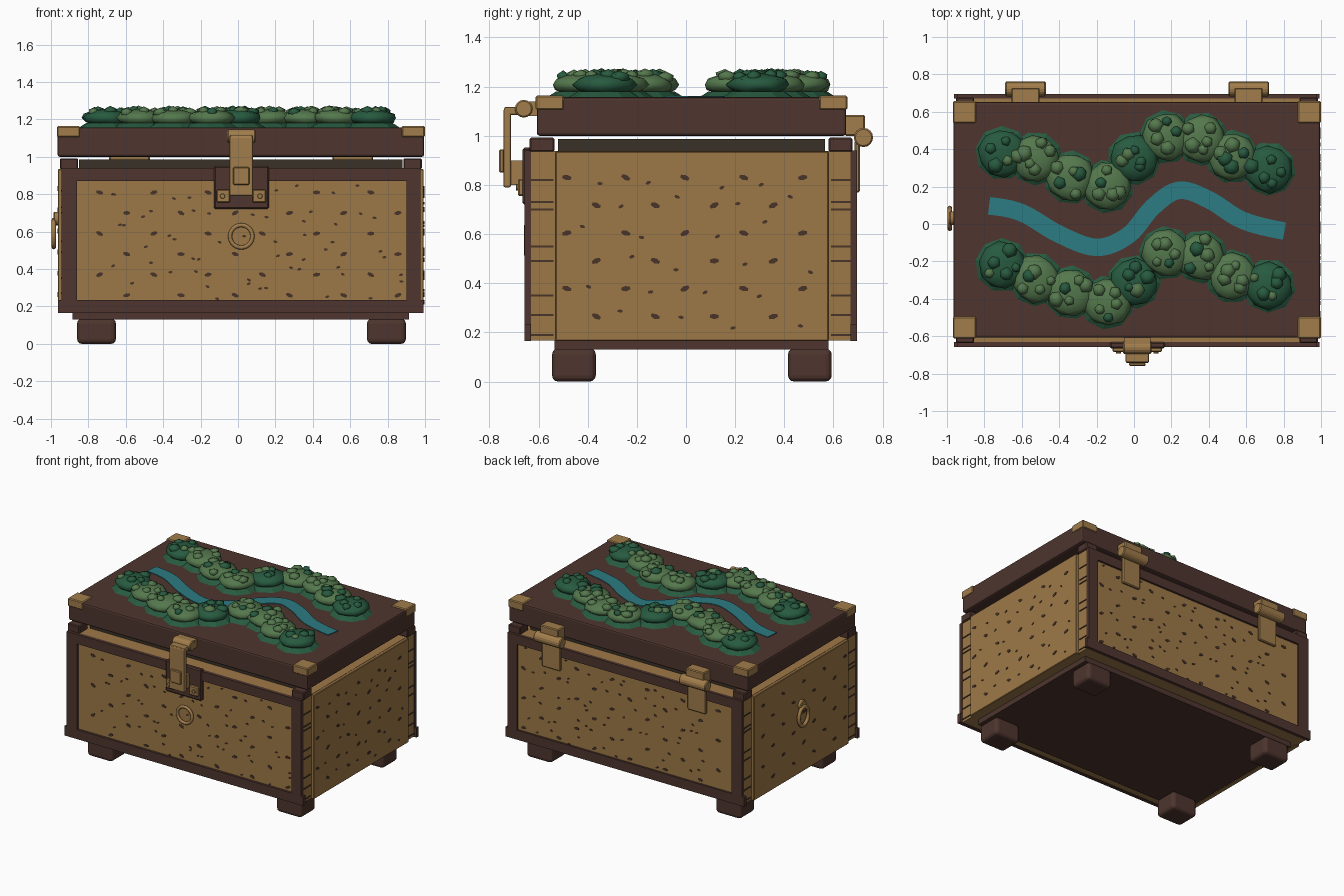
import bpy, bmesh, math, random
from mathutils import Matrix, Vector

if "Cube" in bpy.data.objects:
    bpy.data.objects.remove(bpy.data.objects["Cube"])

random.seed(4)
CX, CY = 0.015, 0.02


def mat(name, r, g, b):
    m = bpy.data.materials.new(name)
    lin = [(c / 255 / 12.92) if c < 11 else ((c / 255 + 0.055) / 1.055) ** 2.4 for c in (r, g, b)]
    m.diffuse_color = (*lin, 1)
    m.use_nodes = True
    m.node_tree.nodes["Principled BSDF"].inputs["Base Color"].default_value = m.diffuse_color
    return m


WOOD = mat("dark wood", 78, 53, 46)
TAN = mat("tan panel", 158, 121, 71)
BRASS = mat("brass", 161, 125, 75)
SPOT = mat("dark speckle", 72, 52, 40)
RIM = mat("shadow rim", 58, 49, 39)
TEAL = mat("teal", 43, 124, 130)
DARK = mat("dark green", 39, 90, 63)
LIGHT = mat("light green", 84, 120, 77)


def finish(name, bm, m, smooth=False):
    bmesh.ops.recalc_face_normals(bm, faces=bm.faces)
    me = bpy.data.meshes.new(name)
    bm.to_mesh(me)
    bm.free()
    for k in (m if isinstance(m, list) else [m]):
        me.materials.append(k)
    ob = bpy.data.objects.new(name, me)
    bpy.context.collection.objects.link(ob)
    if smooth:
        for p in me.polygons:
            p.use_smooth = True
    return ob


def box(name, x, y, z, m, bevel=0, seg=2):
    bm = bmesh.new()
    size = [b - a for a, b in (x, y, z)]
    mid = [(a + b) / 2 for a, b in (x, y, z)]
    bmesh.ops.create_cube(bm, size=1, matrix=Matrix.Translation(mid) @ Matrix.Diagonal((*size, 1)))
    ob = finish(name, bm, m)
    if bevel:
        b = ob.modifiers.new("bevel", "BEVEL")
        b.width, b.segments = bevel, seg
    return ob


def rod(name, mid, r, length, axis, m, n=16):
    bm = bmesh.new()
    rot = Matrix.Rotation(math.pi / 2, 4, "Y" if axis == "x" else "X")
    bmesh.ops.create_cone(bm, cap_ends=True, segments=n, radius1=r, radius2=r, depth=length,
                          matrix=Matrix.Translation(mid) @ rot)
    ob = finish(name, bm, m)
    b = ob.modifiers.new("bevel", "BEVEL")
    b.width, b.segments, b.limit_method = r * 0.15, 1, "ANGLE"
    return ob


def ring(name, mid, R, r, axis, m, stretch=1):
    bm = bmesh.new()
    n, k = 24, 8
    rows = []
    for i in range(n):
        a = 2 * math.pi * i / n
        row = []
        for j in range(k):
            t = 2 * math.pi * j / k
            u, v, w = (R + r * math.cos(t)) * math.cos(a), (R + r * math.cos(t)) * math.sin(a) * stretch, r * math.sin(t)
            p = Vector((u, w, v)) if axis == "y" else Vector((w, u, v))
            row.append(bm.verts.new(p + Vector(mid)))
        rows.append(row)
    for i in range(n):
        for j in range(k):
            a, b = rows[i], rows[(i + 1) % n]
            bm.faces.new((a[j], b[j], b[(j + 1) % k], a[(j + 1) % k]))
    return finish(name, bm, m, True)


# Box body, side panels, plinth, inner rim and feet
box("body", (-0.942, 0.972), (-0.64, 0.68), (0.168, 0.937), TAN)
for s, side in ((-1, "left"), (1, "right")):
    xs = sorted((CX + s * 0.94, CX + s * 0.978))
    box(side + "_panel", xs, (-0.53, 0.58), (0.165, 0.935), TAN, 0.004, 1)
box("plinth", (-0.885, 0.915), (-0.535, 0.58), (0.13, 0.168), WOOD)
box("inner_rim", (-0.85, 0.88), (-0.52, 0.565), (0.935, 0.987), RIM)
for x in (-0.86, 0.69):
    for y in (-0.545, 0.415):
        box("foot", (x, x + 0.207), (y, y + 0.178), (0, 0.135), WOOD, 0.025, 3)

# Wooden frames on front and back, with caps over the corners
for y0, y1, cap, end in ((-0.657, -0.63, (-0.637, -0.535), "front"), (0.67, 0.695, (0.58, 0.677), "back")):
    box(end + "_bottom_rail", (-0.963, 0.993), (y0, y1), (0.165, 0.235), WOOD)
    box(end + "_top_rail", (-0.945, 0.975), (y0, y1), (0.87, 0.94), WOOD)
    for x0, x1 in ((-0.945, -0.86), (0.9, 0.977)):
        box(end + "_stile", (x0, x1), (y0, y1), (0.17, 0.94), WOOD)
    for x0, x1 in ((-0.953, -0.855), (0.885, 0.983)):
        box(end + "_corner_cap", (x0, x1), cap, (0.935, 0.992), WOOD, 0.006, 1)

# Fine grooves across the corner posts
for x in (-0.944, 0.974):
    for y0, y1 in ((-0.635, -0.54), (0.59, 0.67)):
        for z in (0.19, 0.27, 0.35, 0.49, 0.55, 0.70, 0.73, 0.82):
            box("post_groove", (x - 0.003, x + 0.003), (y0, y1), (z - 0.004, z + 0.004), SPOT)


def speckles(name, axis, plane, u0, u1, z0, z1, du, dz, small):
    """Staggered rows of flat dark flecks, with smaller ones scattered between."""
    bm = bmesh.new()

    def fleck(u, z, w, h):
        mid = (u, plane, z) if axis == "y" else (plane, u, z)
        turn = Matrix.Rotation(math.pi / 2, 4, "X")
        if axis == "x":
            turn = Matrix.Rotation(math.pi / 2, 4, "Z") @ turn
        m = Matrix.Translation(mid) @ turn @ Matrix.Rotation(random.uniform(-.5, .5), 4, "Z")
        bmesh.ops.create_cone(bm, cap_ends=True, segments=6, radius1=1, radius2=1, depth=0.004,
                              matrix=m @ Matrix.Diagonal((w, h, 1, 1)))

    row, z = 0, z1
    while z > z0:
        u = u0 + (du / 2 if row % 2 else 0)
        while u < u1:
            fleck(u, z, 0.021, 0.011)
            for _ in range(small):
                fu, fz = u + random.uniform(0.06, du - 0.06), z + random.uniform(-0.05, 0.05)
                if fu < u1:
                    fleck(fu, fz, 0.012, 0.007)
            u += du
        z -= dz
        row += 1
    finish(name, bm, SPOT)


speckles("front_speckles", "y", -0.641, -0.74, 0.88, 0.25, 0.81, 0.29, 0.11, 2)
speckles("back_speckles", "y", 0.681, -0.74, 0.88, 0.25, 0.81, 0.29, 0.11, 2)
speckles("right_speckles", "x", 0.994, -0.485, 0.56, 0.2, 0.83, 0.24, 0.113, 1)
speckles("left_speckles", "x", -0.964, -0.485, 0.56, 0.2, 0.83, 0.24, 0.113, 0)

# Lid with brass corner brackets
box("lid", (-0.965, 0.995), (-0.607, 0.652), (1.0, 1.157), WOOD, 0.012, 2)
for sx in (-1, 1):
    for sy in (-1, 1):
        xs = sorted((CX + sx * 0.86, CX + sx * 0.984))
        ys = sorted((0.0225 + sy * 0.518, 0.0225 + sy * 0.634))
        box("lid_corner_bracket", xs, ys, (1.105, 1.164), BRASS, 0.006, 1)

# Front latch: lock plate, staples, hasp and pivot
L = 0.0175
box("lock_plate", (L - 0.147, L + 0.147), (-0.665, -0.63), (0.72, 0.952), WOOD, 0.008, 1)
for s in (-1, 1):
    xs = sorted((L + s * 0.06, L + s * 0.132))
    box("lock_staple", xs, (-0.684, -0.66), (0.755, 0.825), BRASS, 0.006, 1)
    rod("staple_pin", (L + s * 0.1, -0.685, 0.79), 0.014, 0.015, "y", BRASS, 10)
box("lock_body", (L - 0.05, L + 0.05), (-0.715, -0.66), (0.8, 0.9), BRASS)
box("hasp_strap", (L - 0.062, L + 0.062), (-0.743, -0.712), (0.79, 1.11), BRASS, 0.008, 2)
box("hasp_tab", (L - 0.043, L + 0.043), (-0.76, -0.74), (0.85, 0.945), BRASS, 0.005, 1)
box("hasp_bridge", (L - 0.062, L + 0.062), (-0.74, -0.66), (1.085, 1.118), BRASS, 0.008, 2)
rod("hasp_pivot", (L, -0.66, 1.11), 0.036, 0.15, "x", BRASS)
box("hasp_mount", (L - 0.07, L + 0.07), (-0.65, -0.6), (1.08, 1.14), BRASS)

# Pull rings on the front and left side
ring("front_ring", (L, -0.648, 0.575), 0.06, 0.011, "y", BRASS)
ring("left_ring", (-0.985, 0.03, 0.59), 0.055, 0.013, "x", BRASS, 1.25)
rod("left_ring_mount", (-0.972, 0.03, 0.67), 0.036, 0.03, "x", BRASS)

# Back hinges
for x in (-0.58, 0.6125):
    rod("hinge_barrel", (x, 0.722, 0.993), 0.039, 0.217, "x", BRASS)
    box("hinge_upper_leaf", (x - 0.075, x + 0.075), (0.645, 0.728), (1.0, 1.085), BRASS, 0.006, 1)
    box("hinge_lower_leaf", (x - 0.075, x + 0.075), (0.685, 0.707), (0.77, 0.98), BRASS, 0.006, 1)

# Winding river ribbon laid on the lid
path = [(-0.94, .1), (-.775, .097), (-.6, .06), (-.4, -.055), (-.2, -.125), (-.03, -.06), (.1, .09),
        (.24, .18), (.4, .13), (.58, .02), (.805, -.038), (.97, -.05)]
pts = []
for a, b, c, d in zip(path, path[1:], path[2:], path[3:]):
    a, b, c, d = map(Vector, (a, b, c, d))
    for i in range(6):
        t = i / 6
        pts.append(0.5 * (2 * b + (c - a) * t + (2 * a - 5 * b + 4 * c - d) * t * t
                          + (3 * b - a - 3 * c + d) * t ** 3))
pts.append(Vector(path[-2]))
bm = bmesh.new()
rows = []
for i, p in enumerate(pts):
    t = (pts[min(i + 1, len(pts) - 1)] - pts[max(i - 1, 0)]).normalized()
    n = Vector((-t.y, t.x)) * 0.047
    rows.append([bm.verts.new((q.x, q.y, z)) for q, z in ((p + n, 1.157), (p + n, 1.162), (p - n, 1.162), (p - n, 1.157))])
for a, b in zip(rows, rows[1:]):
    for j in range(4):
        bm.faces.new((a[j], b[j], b[(j + 1) % 4], a[(j + 1) % 4]))
bm.faces.new(rows[0])
bm.faces.new(rows[-1])
finish("river", bm, TEAL)


# Shrub rows: leafy skirts, rounded clumps and little tufts on top
def blob(name, mid, r, h, m, sub=2, jit=0.06):
    bm = bmesh.new()
    bmesh.ops.create_icosphere(bm, subdivisions=sub, radius=1)
    spin = Matrix.Rotation(random.uniform(0, 6), 3, "Z")
    for v in bm.verts:
        v.co = spin @ (v.co * random.uniform(1 - jit, 1 + jit))
        v.co = Vector((v.co.x * r, v.co.y * r, v.co.z * h)) + Vector(mid)
    return finish(name, bm, m, True)


xs = (-.705, -.525, -.34, -.145, 0, .17, .36, .525, .72)
upper = (.38, .35, .25, .2, .35, .465, .455, .36, .295)
lower = (-.22, -.295, -.365, -.42, -.31, -.155, -.175, -.28, -.33)
for ys in (upper, lower):
    for i, (x, y) in enumerate(zip(xs, ys)):
        tone = DARK if i % 4 == 0 else LIGHT
        bm = bmesh.new()
        bmesh.ops.create_cone(bm, cap_ends=True, segments=9, radius1=0.145, radius2=0.11, depth=0.022,
                              matrix=Matrix.Translation((x, y, 1.169)) @ Matrix.Rotation(i, 4, "Z"))
        finish("shrub_skirt", bm, DARK)
        blob("shrub_clump", (x, y, 1.208), 0.128, 0.047, tone)
        for k in range(5):
            a, d = k * 1.256 + random.uniform(-.5, .5), random.uniform(0.03, 0.095)
            tint = tone if random.random() < 0.8 else (LIGHT if tone == DARK else DARK)
            blob("shrub_tuft", (x + d * math.cos(a), y + d * math.sin(a), 1.256 - d * 0.22),
                 random.uniform(0.028, 0.048), 0.026, tint, 1, 0.08)
